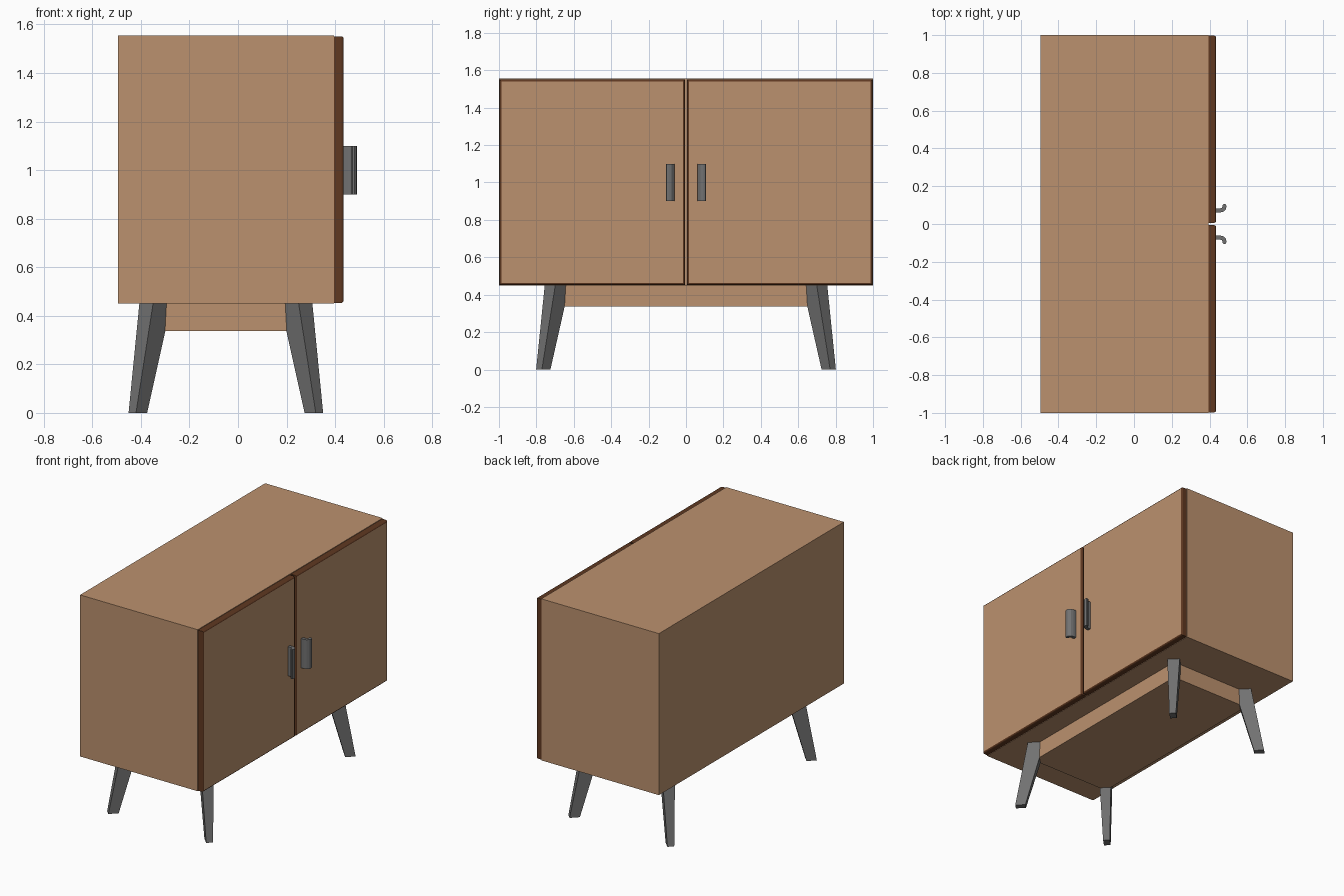
import bpy, bmesh, math
from mathutils import Vector

if "Cube" in bpy.data.objects:
    bpy.data.objects.remove(bpy.data.objects["Cube"])


def material(name, rgb):
    m = bpy.data.materials.new(name)
    m.diffuse_color = (*rgb, 1)
    m.use_nodes = True
    m.node_tree.nodes["Principled BSDF"].inputs["Base Color"].default_value = m.diffuse_color
    return m


TAN = material("tan wood", (0.50, 0.285, 0.157))
BROWN = material("dark brown edging", (0.115, 0.040, 0.015))
GREY = material("grey metal", (0.165, 0.165, 0.165))


def finish(bm, name, *mats):
    bmesh.ops.recalc_face_normals(bm, faces=bm.faces)
    me = bpy.data.meshes.new(name)
    bm.to_mesh(me)
    bm.free()
    for m in mats:
        me.materials.append(m)
    ob = bpy.data.objects.new(name, me)
    bpy.context.collection.objects.link(ob)
    return ob


def box(x0, x1, y0, y1, z0, z1):
    bm = bmesh.new()
    bmesh.ops.create_cube(bm, size=1)
    for v in bm.verts:
        v.co = ((x0 + x1) / 2 + v.co.x * (x1 - x0),
                (y0 + y1) / 2 + v.co.y * (y1 - y0),
                (z0 + z1) / 2 + v.co.z * (z1 - z0))
    return bm


def loft(rings):
    bm = bmesh.new()
    rows = [[bm.verts.new(p) for p in r] for r in rings]
    n = len(rows[0])
    for a, b in zip(rows, rows[1:]):
        for i in range(n):
            bm.faces.new((a[i], a[(i + 1) % n], b[(i + 1) % n], b[i]))
    bm.faces.new(rows[0])
    bm.faces.new(rows[-1])
    return bm


# Cabinet body and the apron between the legs
finish(box(-0.495, 0.395, -1, 1, 0.45, 1.555), "cabinet_body", TAN)
finish(box(-0.35, 0.25, -0.70, 0.70, 0.337, 0.452), "apron", TAN)

# Doors: dark rounded edging with a tan front face
for side, label in ((-1, "left"), (1, "right")):
    y0, y1 = sorted((side * 0.006, side * 0.997))
    bm = box(0.395, 0.435, y0, y1, 0.453, 1.551)
    edges = [e for e in bm.edges if all(v.co.x > 0.43 for v in e.verts)]
    bmesh.ops.bevel(bm, geom=edges, offset=0.01, segments=3, profile=0.5, affect='EDGES')
    bm.normal_update()
    for f in bm.faces:
        f.material_index = 0 if f.normal.x > 0.99 else 1
    finish(bm, label + "_door", TAN, BROWN)

    # Hooked handle: constant-thickness strip with a rounded tip, extruded upwards
    path = [Vector(p) for p in ((0.430, 0.072), (0.456, 0.072), (0.469, 0.075),
                                (0.477, 0.083), (0.479, 0.096))]
    h, left, right = 0.011, [], []
    for i, p in enumerate(path):
        d = (path[min(i + 1, 4)] - path[max(i - 1, 0)]).normalized()
        n = Vector((-d.y, d.x)) * h
        left.append(p + n)
        right.append(p - n)
    tip = [path[-1] + Vector((math.cos(a), math.sin(a))) * h
           for a in (math.radians(k) for k in (45, 90, 135))]
    outline = right + tip + left[::-1]
    finish(loft([[(p.x, side * p.y, z) for p in outline] for z in (0.90, 1.10)]),
           label + "_handle", GREY)

# Splayed tapered legs, rectangular section turned towards each corner
for sx, fx in ((-1, "back"), (1, "front")):
    for sy, fy in ((-1, "left"), (1, "right")):
        rings = []
        for z, cx, cy, a, b in ((0, 0.3625, 0.763, 0.065, 0.043),
                                (0.452, 0.290, 0.689, 0.107, 0.080)):
            k = math.sqrt(8)
            rings.append([(-0.05 + sx * (cx + (u * a + w * b) / k),
                           sy * (cy + (u * a - w * b) / k), z)
                          for u, w in ((1, 1), (1, -1), (-1, -1), (-1, 1))])
        finish(loft(rings), f"{fx}_{fy}_leg", GREY)
